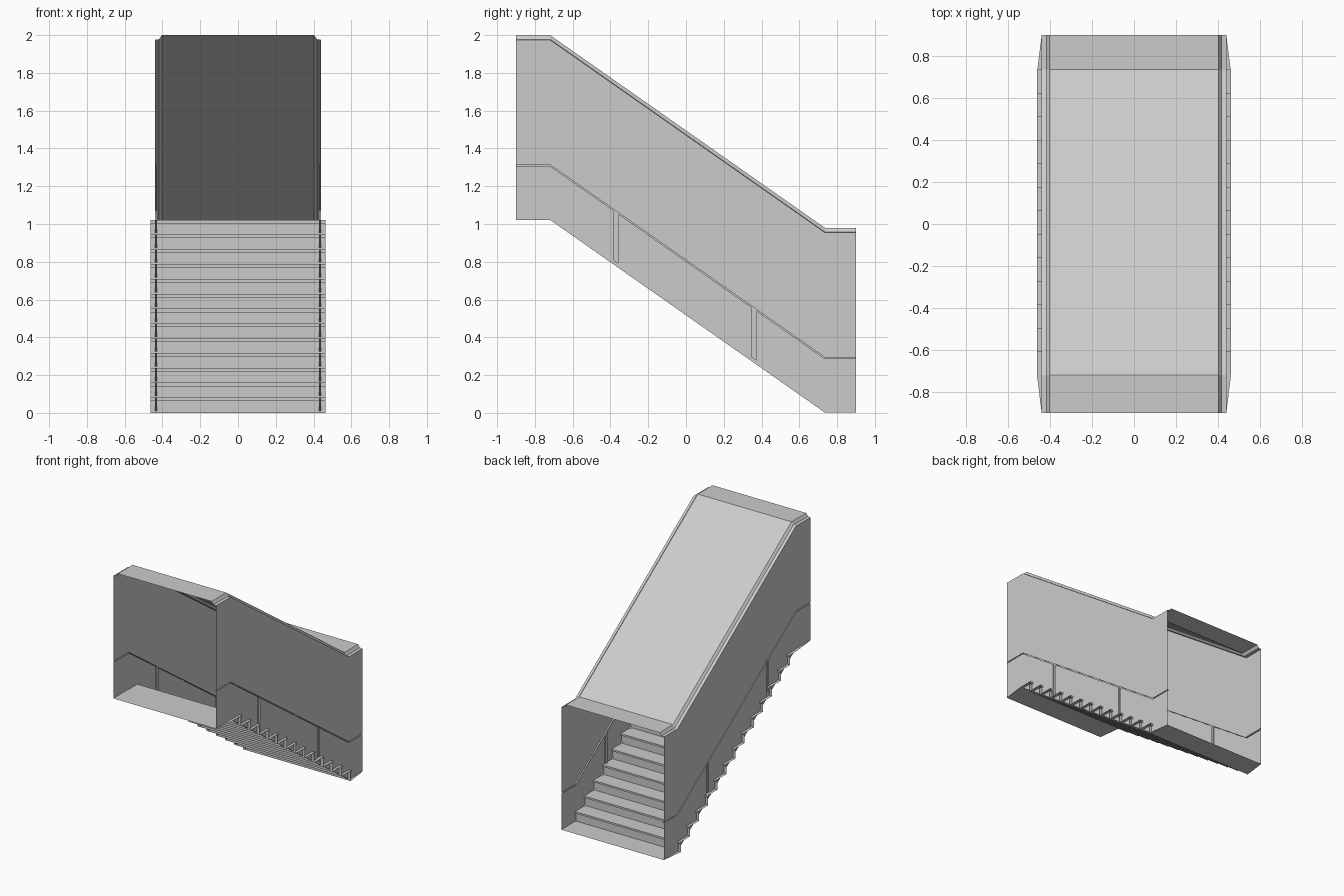
import bpy, bmesh
from mathutils import Vector

cube = bpy.data.objects.get("Cube")
if cube:
    bpy.data.objects.remove(cube, do_unlink=True)

grey = bpy.data.materials.new("light_grey")
grey.use_nodes = True
GREY = (0.6, 0.6, 0.6, 1)
grey.diffuse_color = GREY
grey.node_tree.nodes["Principled BSDF"].inputs["Base Color"].default_value = GREY

# Shared dimensions
END, TOP_Y, FOOT_Y, RISE = 0.9, -0.72, 0.735, 1.02
WALL_X, STEP_X = 0.44, 0.462
STEPS = 13


def floor_z(y):
    """Height of the straight line running under the stairs."""
    t = (FOOT_Y - y) / (FOOT_Y - TOP_Y)
    return RISE * min(1, max(0, t))


def loft(bm, rows):
    """Join rows of points with quads; return the quads per strip."""
    verts = [[bm.verts.new(p) for p in row] for row in rows]
    strips = []
    for a, b in zip(verts, verts[1:]):
        strips.append([bm.faces.new((a[i], b[i], b[i + 1], a[i + 1]))
                       for i in range(len(a) - 1)])
    return strips


def finish(bm, name):
    mesh = bpy.data.meshes.new(name)
    bm.to_mesh(mesh)
    bm.free()
    mesh.materials.append(grey)
    obj = bpy.data.objects.new(name, mesh)
    bpy.context.collection.objects.link(obj)
    return obj


# Walls and roof: one cross-section swept down the slope
half = [(WALL_X - 0.01, 0.002), (WALL_X, 0.002), (WALL_X, 0.025),
        (WALL_X, 0.287), (WALL_X - 0.01, 0.287), (WALL_X - 0.01, 0.294),
        (WALL_X, 0.294), (WALL_X, 0.955), (0.418, 0.958), (0.403, 0.98)]
section = half + [(-x, z) for x, z in reversed(half)]
slots = [(-0.385, -0.36), (0.35, 0.372)]
stations = sorted([-END, TOP_Y, FOOT_Y, END] + [y for s in slots for y in s])
bm = bmesh.new()
strips = loft(bm, [[(x, y, floor_z(y) + z) for x, z in section] for y in stations])

# Upright slots pressed into the lower wall panels
panel = 2
recessed = []
for start, _ in slots:
    strip = strips[stations.index(start)]
    recessed += [strip[panel], strip[len(section) - 2 - panel]]
for face in bmesh.ops.extrude_discrete_faces(bm, faces=recessed)["faces"]:
    side = 1 if face.calc_center_median().x > 0 else -1
    bmesh.ops.translate(bm, verts=face.verts, vec=Vector((-0.01 * side, 0, 0)))
finish(bm, "walls_and_roof")

# Stairs with small nosings, and landings that taper to the wall width
run, rise = (FOOT_Y - TOP_Y) / STEPS, RISE / STEPS
lip, overhang = 0.014, 0.012
path = [(WALL_X, END, 0)]
for k in range(STEPS):
    nose, low, high = FOOT_Y - k * run, k * rise, (k + 1) * rise
    path += [(STEP_X, nose - overhang, low), (STEP_X, nose - overhang, high - lip),
             (STEP_X, nose, high - lip), (STEP_X, nose, high)]
path += [(STEP_X, TOP_Y, RISE), (WALL_X, -END, RISE)]
bm = bmesh.new()
loft(bm, [[(side * x, y, z) for x, y, z in path] for side in (1, -1)])
finish(bm, "stairs_and_landings")
